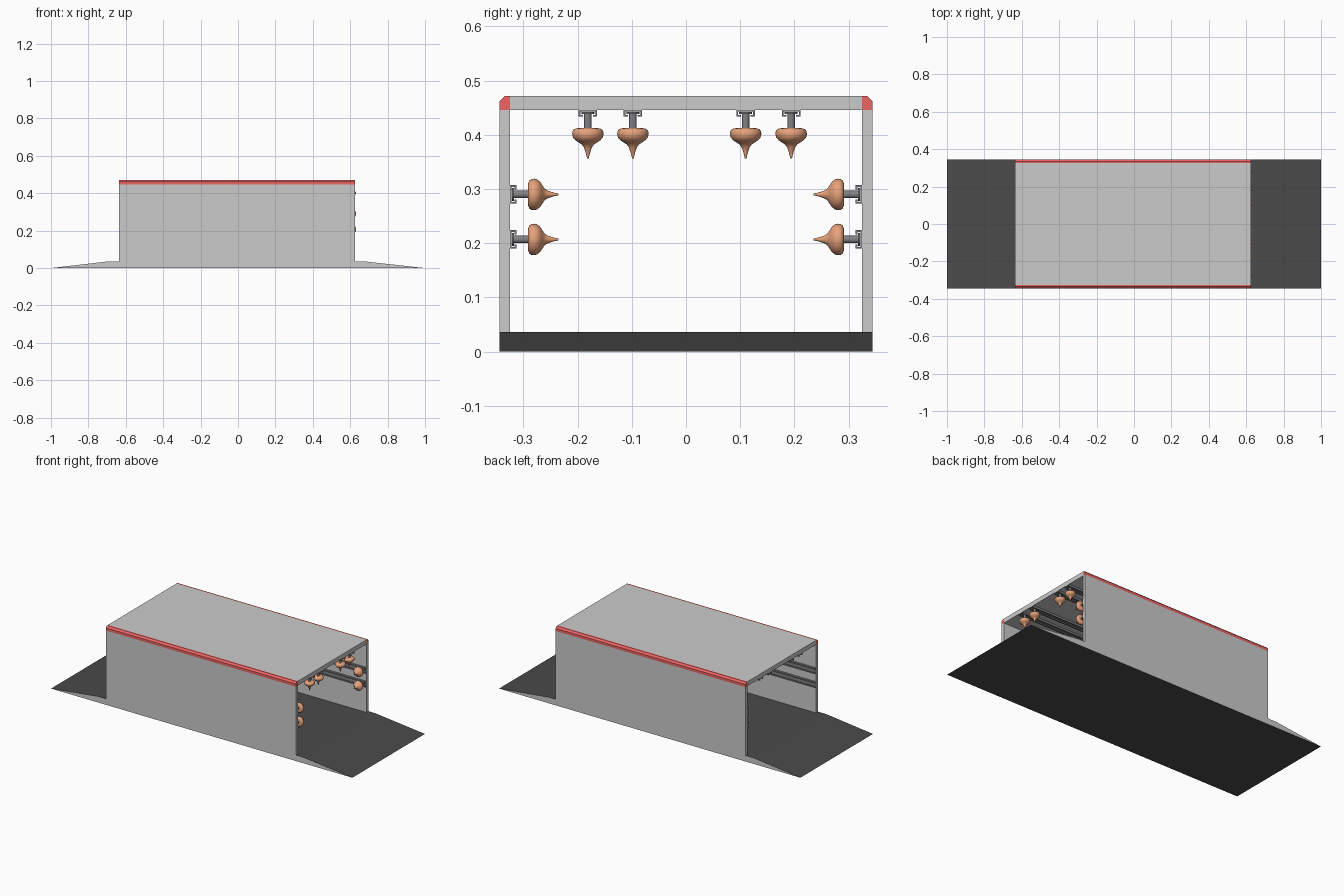
import bpy, bmesh
from math import pi, sin, cos

if "Cube" in bpy.data.objects:
    bpy.data.objects.remove(bpy.data.objects["Cube"])

X0, X1 = -0.636, 0.625      # tunnel ends
W, T = 0.344, 0.019         # half width, wall thickness
FLOOR, CEIL, TOP = 0.036, 0.446, 0.472


def material(name, rgb):
    m = bpy.data.materials.new(name)
    m.diffuse_color = (*rgb, 1)
    m.use_nodes = True
    m.node_tree.nodes["Principled BSDF"].inputs["Base Color"].default_value = m.diffuse_color
    return m


DARK = material("dark_rubber", (0.07, 0.07, 0.07))
RED = material("red_trim", (0.85, 0.13, 0.13))
METAL = material("rail_metal", (0.22, 0.22, 0.23))
COPPER = material("copper", (0.8, 0.36, 0.2))


def finish(bm, name, mat=None):
    bmesh.ops.recalc_face_normals(bm, faces=bm.faces)
    me = bpy.data.meshes.new(name)
    bm.to_mesh(me)
    bm.free()
    ob = bpy.data.objects.new(name, me)
    bpy.context.collection.objects.link(ob)
    if mat:
        me.materials.append(mat)
    return ob


def extrude(name, pts, a, b, axis="x", mat=None):
    """Extrude a closed 2D outline along x (outline in y,z) or y (outline in x,z)."""
    bm = bmesh.new()
    place = (lambda p: (a, *p)) if axis == "x" else (lambda p: (p[0], a, p[1]))
    face = bm.faces.new([bm.verts.new(place(p)) for p in pts])
    out = bmesh.ops.extrude_face_region(bm, geom=[face])
    moved = [v for v in out["geom"] if isinstance(v, bmesh.types.BMVert)]
    d = b - a
    bmesh.ops.translate(bm, verts=moved, vec=(d, 0, 0) if axis == "x" else (0, d, 0))
    return finish(bm, name, mat)


def lathe(name, profile, mat, n=32):
    """Turn (radius, height) points around the local z axis."""
    bm = bmesh.new()
    rings = [[bm.verts.new((r * cos(2 * pi * i / n), r * sin(2 * pi * i / n), h))
              for i in range(n)] for r, h in profile]
    for lo, hi in zip(rings, rings[1:]):
        for i in range(n):
            j = (i + 1) % n
            bm.faces.new((lo[i], lo[j], hi[j], hi[i]))
    bm.faces.new(rings[0])
    bm.faces.new(rings[-1])
    ob = finish(bm, name, mat)
    bpy.ops.object.select_all(action="DESELECT")
    ob.select_set(True)
    bpy.context.view_layer.objects.active = ob
    bpy.ops.object.shade_smooth_by_angle(angle=0.7)
    return ob


# floor with a ramp at each end: dark surface, light side faces
base = extrude("ramp_floor", [(-1, 0), (1, 0), (0.67, FLOOR), (-0.69, FLOOR)],
               -W, W, "y", DARK)
base.data.materials.append(material("light_grey", (0.8, 0.8, 0.8)))
for f in base.data.polygons:
    f.material_index = int(abs(f.normal.y) > 0.9)

# roof panel, side walls and chamfered red corner trims
extrude("roof_panel", [(-W + T, CEIL), (W - T, CEIL), (W - T, TOP), (-W + T, TOP)], X0, X1)
for s, side in ((-1, "front"), (1, "back")):
    i, o, c = s * (W - T), s * W, s * (W - 0.010)
    extrude(side + "_wall", [(i, FLOOR), (o, FLOOR), (o, CEIL), (i, CEIL)], X0, X1)
    extrude(side + "_corner_trim",
            [(i, CEIL), (o, CEIL), (o, TOP - 0.010), (c, TOP), (i, TOP)], X0, X1, mat=RED)

# C-shaped rail outline (across, depth from the wall)
half = [(0.017, 0), (0.017, 0.012), (0.009, 0.012), (0.009, 0.009), (0.014, 0.009), (0.014, 0.003)]
RAIL = half + [(-u, w) for u, w in reversed(half)]
# hanger bolt and pointed body (radius, depth from the wall)
BOLT = [(0.012, 0.004), (0.012, 0.008), (0.007, 0.008), (0.007, 0.036)]
BODY = [(0.012, 0.0335), (0.021, 0.034), (0.026, 0.036), (0.0285, 0.040), (0.029, 0.045),
        (0.0275, 0.051), (0.023, 0.056), (0.017, 0.060), (0.011, 0.064), (0.0075, 0.069),
        (0.005, 0.076), (0.003, 0.083), (0.0015, 0.090)]

# mounts: (y, z, rotation about x)
mounts = [(y, CEIL, pi) for y in (-0.181, -0.098, 0.110, 0.194)]
mounts += [(s * (W - T), z, s * pi / 2) for s in (-1, 1) for z in (0.207, 0.290)]
for k, (y, z, rot) in enumerate(mounts, 1):
    rail = extrude(f"rail_{k}", RAIL, X0, X1, mat=METAL)
    bolt = lathe(f"hanger_bolt_{k}", BOLT, METAL, 20)
    body = lathe(f"pointed_body_{k}", BODY, COPPER)
    for ob, x in ((rail, 0), (bolt, 0.602), (body, 0.602)):
        ob.location = (x, y, z)
        ob.rotation_euler = (rot, 0, 0)
